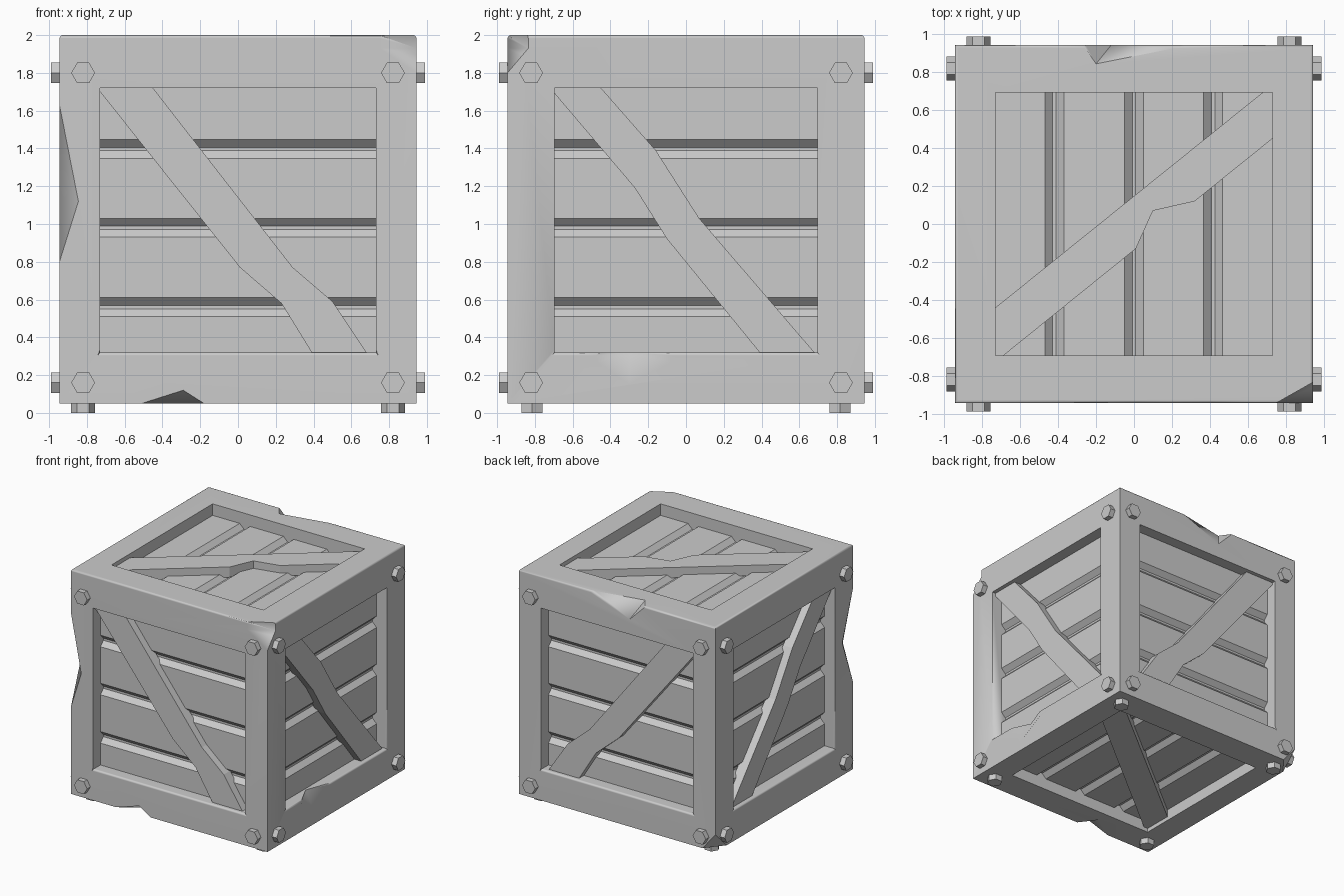
import bpy, bmesh, math
from mathutils import Vector

if "Cube" in bpy.data.objects:
    bpy.data.objects.remove(bpy.data.objects["Cube"])

# Each side maps (u, v, d) to space: u across, v up the panel, d outwards
SIDES = {
    "front":  lambda u, v, d: (u, -d, v),
    "back":   lambda u, v, d: (u, d, v),
    "right":  lambda u, v, d: (d, u, v),
    "left":   lambda u, v, d: (-d, u, v),
    "top":    lambda u, v, d: (u, v, 1.055 + d),
    "bottom": lambda u, v, d: (u, v, 0.995 - d),
}


def finish(bm, name):
    bmesh.ops.recalc_face_normals(bm, faces=bm.faces[:])
    me = bpy.data.meshes.new(name)
    bm.to_mesh(me)
    bm.free()
    ob = bpy.data.objects.new(name, me)
    bpy.context.collection.objects.link(ob)
    return ob


def prism(bm, ring_a, ring_b):
    a = [bm.verts.new(p) for p in ring_a]
    b = [bm.verts.new(p) for p in ring_b]
    n = len(a)
    bm.faces.new(a)
    bm.faces.new(b[::-1])
    for i in range(n):
        j = (i + 1) % n
        bm.faces.new((a[i], b[i], b[j], a[j]))


# Frame: box with a recessed opening in every face
E = 0.945
bm = bmesh.new()
bmesh.ops.create_cube(bm, size=2)
for v in bm.verts:
    v.co = (v.co.x * E, v.co.y * E, 2.0 if v.co.z > 0 else 0.05)
for f in bm.faces[:]:
    f.normal_update()
    n = f.normal.copy()
    bmesh.ops.inset_region(bm, faces=[f], thickness=0.2)
    for v in f.verts:
        if abs(n.x) < 0.5:
            v.co.x = math.copysign(0.73, v.co.x)
        if abs(n.y) < 0.5:
            v.co.y = math.copysign(0.695, v.co.y)
        if abs(n.z) < 0.5:
            v.co.z = 1.72 if v.co.z > 1 else 0.32
    rim = f.verts[:]
    ext = bmesh.ops.extrude_discrete_faces(bm, faces=[f])["faces"][0]
    for v in ext.verts:
        v.co -= n * 0.14


def soft_edge(e):
    a, b = (v.co for v in e.verts)
    if abs(a.z - b.z) > 1e-4:
        return False
    outer = all(abs(abs(p.x) - E) < 1e-3 and abs(abs(p.y) - E) < 1e-3 for p in (a, b))
    sill = any(all(abs(p[k] - s * E) < 1e-3 for p in (a, b)) for k in (0, 1) for s in (-1, 1))
    return (outer and a.z > 1.99) or (sill and abs(a.z - 0.32) < 1e-3)


bmesh.ops.bevel(bm, geom=[e for e in bm.edges if soft_edge(e)], offset=0.016,
                segments=2, profile=0.5, affect='EDGES')
frame = finish(bm, "crate_frame")

# Chips knocked out of the frame: corner points and the outward direction
CHIPS = [
    ([(.75, -E, 1.93), (.75, -E, 2), (E, -.835, 1.93), (E, -.835, 2), (E, -E, 1.8), (E, -E, 2)], (1, -1, 1)),
    ([(-E, -E, 1.63), (-.845, -E, 1.12), (-E, -E, .8), (-E, -.795, 1.2)], (-1, -1, 0)),
    ([(-.27, E, 2), (-.2, .845, 2), (.3, E, 2), (-.12, E, 1.85)], (0, 1, 1)),
    ([(-.51, -E, .05), (-.29, -E, .12), (-.18, -E, .05), (-.29, -.8, .05)], (0, -1, -1)),
    ([(E, -.48, .32), (E, -.47, .27), (E, -.3, .15), (E, -.08, .27), (E, -.07, .32), (.86, -.3, .32)], (1, 0, 1)),
    ([(-E, E, .2), (-.82, E, .05), (-E, .79, .05), (-E, E, .05)], (-1, 1, -1)),
]
bm = bmesh.new()
for pts, out in CHIPS:
    vs = [bm.verts.new(Vector(p) + Vector(out) * k) for p in pts for k in (0, 0.08)]
    res = bmesh.ops.convex_hull(bm, input=vs)
    junk = {g for g in res["geom_interior"] + res["geom_unused"] if isinstance(g, bmesh.types.BMVert)}
    bmesh.ops.delete(bm, geom=list(junk), context='VERTS')
cutter = finish(bm, "chip_cutter")
cutter.hide_render = True
mod = frame.modifiers.new("chips", 'BOOLEAN')
mod.operation = 'DIFFERENCE'
mod.solver = 'EXACT'
mod.object = cutter
bpy.context.view_layer.objects.active = frame
frame.select_set(True)
bpy.ops.object.modifier_apply(modifier=mod.name)
bpy.data.objects.remove(cutter)
bpy.ops.object.shade_smooth_by_angle(angle=math.radians(48))
wn = frame.modifiers.new("weighted", 'WEIGHTED_NORMAL')
wn.keep_sharp = True

# Brace outlines, shared by opposite sides
BRACES = {
    ("front", "back"): [(-.73, 1.72), (-.45, 1.72), (.29, .77), (.5, .59), (.68, .32),
                        (.39, .32), (.23, .58), (.01, .77), (-.73, 1.7)],
    ("right", "left"): [(-.695, 1.72), (-.45, 1.72), (-.16, 1.39), (.07, 1.03), (.68, .32),
                        (.39, .32), (-.1, .92), (-.27, 1.19), (-.695, 1.69)],
    ("top",): [(-.73, -.44), (.68, .695), (.73, .695), (.73, .45), (.32, .12), (.1, .07),
               (.01, -.13), (-.69, -.695), (-.73, -.695)],
    ("bottom",): [(-.73, -.44), (.68, .695), (.73, .695), (.73, .45), (-.69, -.695), (-.73, -.695)],
}
for names, outline in BRACES.items():
    for s in names:
        bm = bmesh.new()
        prism(bm, *[[SIDES[s](u, v, d) for u, v in outline] for d in (0.82, 0.91)])
        finish(bm, s + "_brace")

# Planks with chamfered edges, horizontal on the sides, front to back on top and bottom
for s, to in SIDES.items():
    flat = s in ("top", "bottom")
    cuts = (-.78, -.42, 0, .417, .78) if flat else (.27, .56, .98, 1.397, 1.77)
    half = 0.695 if flat or s in ("left", "right") else 0.73
    bm = bmesh.new()
    for w0, w1 in zip(cuts, cuts[1:]):
        prof = [(w0, .79), (w0, .796), (w0 + .05, .845), (w1 - .05, .845), (w1, .796), (w1, .79)]
        prism(bm, *[[to(w, l, d) if flat else to(l, w, d) for w, d in prof] for l in (-half, half)])
    finish(bm, s + "_planks")

# Hexagonal bolts near the corners of every side except the top
for s, to in SIDES.items():
    if s == "top":
        continue
    low, high, tip = (-.815, .815, .995) if s == "bottom" else (.16, 1.8, .99)
    bm = bmesh.new()
    for cu in (-.82, .82):
        for cv in (low, high):
            hexa = [(cu + .063 * math.cos(k * math.pi / 3), cv + .063 * math.sin(k * math.pi / 3)) for k in range(6)]
            prism(bm, *[[to(u, v, d) for u, v in hexa] for d in (.93, tip)])
    finish(bm, s + "_bolts")
